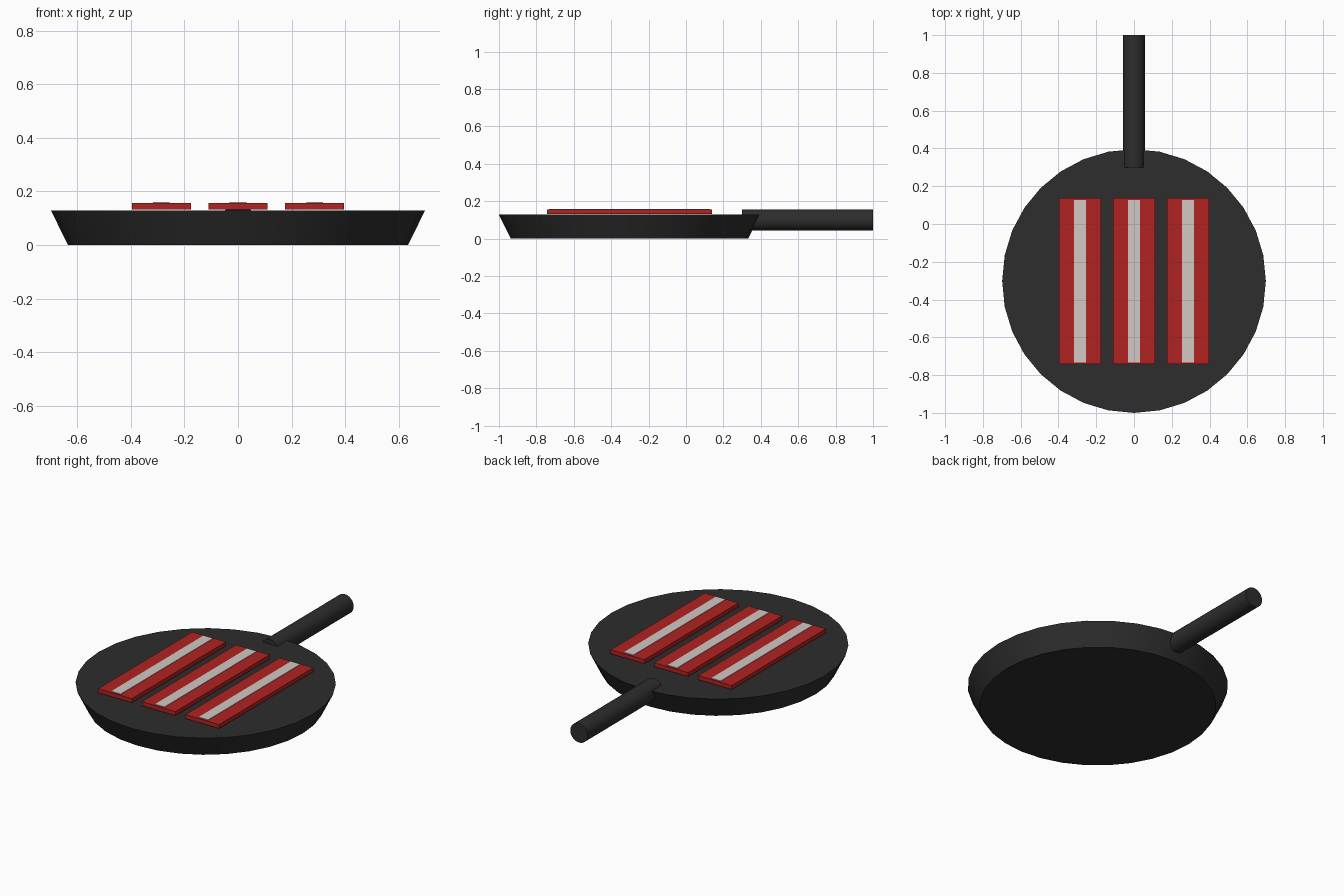
import bpy
import math

cube = bpy.data.objects.get("Cube")
if cube:
    bpy.data.objects.remove(cube, do_unlink=True)


def linear(c):
    c /= 255
    return c / 12.92 if c <= 0.04045 else ((c + 0.055) / 1.055) ** 2.4


def material(name, r, g, b):
    colour = (linear(r), linear(g), linear(b), 1)
    mat = bpy.data.materials.new(name)
    mat.use_nodes = True
    mat.diffuse_color = colour
    bsdf = mat.node_tree.nodes["Principled BSDF"]
    bsdf.inputs["Base Color"].default_value = colour
    bsdf.inputs["Roughness"].default_value = 0.8
    return mat


iron = material("dark_iron", 45, 45, 45)
meat = material("red_meat", 178, 34, 34)
fat = material("pale_fat", 210, 200, 196)


def finish(name, mat):
    obj = bpy.context.object
    obj.name = name
    obj.data.materials.append(mat)
    return obj


def box(name, mat, x, y, width, length, bottom, top):
    bpy.ops.mesh.primitive_cube_add(size=1, location=(x, y, (bottom + top) / 2))
    obj = finish(name, mat)
    obj.scale = (width, length, top - bottom)
    bpy.ops.object.transform_apply(location=False, rotation=False, scale=True)
    return obj


PAN_Y = -0.302
PAN_TOP = 0.128

# Solid tapered pan body
bpy.ops.mesh.primitive_cone_add(vertices=32, radius1=0.635, radius2=0.698,
                                depth=PAN_TOP, location=(0, PAN_Y, PAN_TOP / 2))
finish("pan_body", iron)
bpy.ops.object.shade_smooth_by_angle(angle=math.radians(30))

# Round handle, sunk into the back of the pan
bpy.ops.mesh.primitive_cylinder_add(vertices=32, radius=0.057, depth=0.7,
                                    location=(0, 0.65, 0.1),
                                    rotation=(math.pi / 2, 0, 0))
finish("handle", iron)
bpy.ops.object.shade_smooth_by_angle(angle=math.radians(30))

# Three bacon strips, each with a thin stripe of fat on top
for side, x in (("right", -0.286), ("middle", 0), ("left", 0.286)):
    box(side + "_bacon_strip", meat, x, PAN_Y, 0.22, 0.88, 0.133, 0.157)
    box(side + "_fat_stripe", fat, x, PAN_Y, 0.062, 0.86, 0.152, 0.16)
